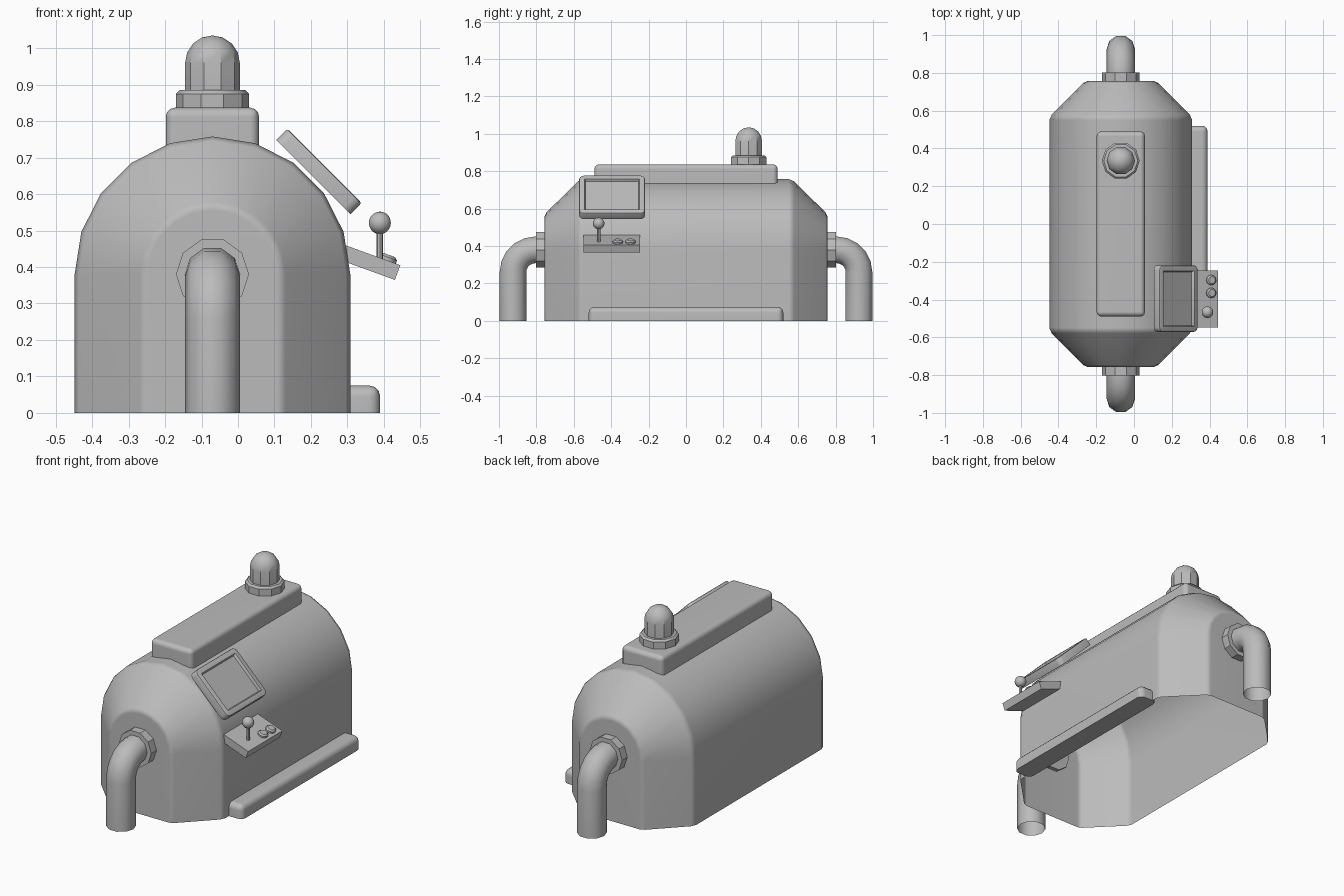
import bpy, bmesh
from math import sin, cos, pi, radians
from mathutils import Matrix, Vector

cube = bpy.data.objects.get("Cube")
if cube:
    bpy.data.objects.remove(cube, do_unlink=True)

grey = bpy.data.materials.new("machine grey")
grey.use_nodes = True
grey.diffuse_color = (0.5, 0.5, 0.5, 1)
grey.node_tree.nodes["Principled BSDF"].inputs["Base Color"].default_value = (0.5, 0.5, 0.5, 1)

CX = -0.07        # centre line of the tank
PIPE_Z = 0.38     # height of the pipe outlets


def finish(bm, name, matrix=Matrix(), angle=35, weighted=False):
    bmesh.ops.recalc_face_normals(bm, faces=bm.faces)
    mesh = bpy.data.meshes.new(name)
    bm.to_mesh(mesh)
    bm.free()
    mesh.materials.append(grey)
    ob = bpy.data.objects.new(name, mesh)
    bpy.context.collection.objects.link(ob)
    ob.matrix_world = matrix
    bpy.ops.object.select_all(action='DESELECT')
    ob.select_set(True)
    bpy.context.view_layer.objects.active = ob
    bpy.ops.object.shade_smooth_by_angle(angle=radians(angle))
    if weighted:
        mod = ob.modifiers.new("weighted normals", 'WEIGHTED_NORMAL')
        mod.keep_sharp = True
    return ob


def loft(bm, rings, closed=True):
    """Bridge equal-length rings of points with quads."""
    loops = [[bm.verts.new(p) for p in ring] for ring in rings]
    n = len(loops[0])
    for a, b in zip(loops, loops[1:]):
        for i in range(n if closed else n - 1):
            j = (i + 1) % n
            bm.faces.new((a[i], a[j], b[j], b[i]))
    return loops


def lathe(name, profile, matrix, sides=10):
    """Spin (radius, height) points around local z, with capped ends."""
    bm = bmesh.new()
    loops = loft(bm, [[(r * cos(2 * pi * i / sides), r * sin(2 * pi * i / sides), z)
                       for i in range(sides)] for r, z in profile])
    bm.faces.new(loops[0])
    bm.faces.new(loops[-1])
    bmesh.ops.remove_doubles(bm, verts=bm.verts, dist=0.0005)
    return finish(bm, name, matrix)


def block(size):
    bm = bmesh.new()
    bmesh.ops.create_cube(bm, size=1)
    bmesh.ops.scale(bm, vec=size, verts=bm.verts)
    return bm


def bevel(bm, edges, width, segments):
    bmesh.ops.bevel(bm, geom=edges, offset=width, segments=segments,
                    profile=0.5, affect='EDGES')


def rounded_block(name, size, centre, width):
    """Block with every edge rounded except those around its base."""
    bm = block(size)
    bevel(bm, [e for e in bm.edges if max(v.co.z for v in e.verts) > 0], width, 3)
    return finish(bm, name, Matrix.Translation(centre), 35, True)


# Tank: arched section lofted front to back, tapering at both ends, open below
def arch(y, r):
    curve = [(CX + r * cos(pi * i / 10), y, PIPE_Z + r * sin(pi * i / 10)) for i in range(11)]
    return [(CX + r, y, 0)] + curve + [(CX - r, y, 0)]


taper = [(0.757, 0.176), (0.746, 0.2), (0.578, 0.366), (0.55, 0.378)]
stations = [(-y, r) for y, r in taper] + taper[::-1]
bm = bmesh.new()
ends = loft(bm, [arch(y, r) for y, r in stations], closed=False)
bm.faces.new(ends[0])
bm.faces.new(ends[-1])
finish(bm, "tank_body", angle=35, weighted=True)

# Top rail and side step
rounded_block("top_rail", (0.256, 0.98, 0.137), (CX, 0, 0.7685), 0.025)
rounded_block("side_step", (0.11, 1.04, 0.075), (0.335, 0, 0.0375), 0.03)

# Warning lamp: collar and dome
lamp = Matrix.Translation((CX, 0.335, 0))
lathe("lamp_collar", [(0.1, 0.82), (0.1, 0.875), (0.09, 0.885)], lamp)
dome = [(0.075 * cos(a * pi / 8), 0.96 + 0.075 * sin(a * pi / 8)) for a in range(5)]
lathe("lamp_dome", [(0.075, 0.87)] + dome, lamp)

# Outlet pipes with flanges at both ends
for end, side in (("front", -1), ("back", 1)):
    lathe(end + "_flange", [(0.1, 0.735), (0.1, 0.803)],
          Matrix.Translation((CX, 0, PIPE_Z)) @ Matrix.Rotation(-side * pi / 2, 4, 'X'))
    bend, r = 0.12, 0.075
    path = [(0.75, PIPE_Z, 0)]
    for i in range(6):
        a = i * pi / 10
        path.append((0.805 + bend * sin(a), PIPE_Z - bend + bend * cos(a), a))
    path.append((0.925, 0, pi / 2))
    rings = []
    for y, z, a in path:
        rings.append([(CX + r * cos(t), side * (y + r * sin(t) * sin(a)), z + r * sin(t) * cos(a))
                      for t in [2 * pi * i / 10 for i in range(10)]])
    bm = bmesh.new()
    loft(bm, rings)
    finish(bm, end + "_pipe", angle=40)

# Monitor: rounded plate with a recessed screen
bm = block((0.288, 0.352, 0.044))
bevel(bm, [e for e in bm.edges if abs(e.verts[0].co.z - e.verts[1].co.z) > 0.01], 0.025, 3)
bevel(bm, [e for e in bm.edges if min(v.co.z for v in e.verts) > 0], 0.007, 2)
bm.faces.ensure_lookup_table()
screen = max(bm.faces, key=lambda f: f.calc_center_median().z + f.calc_area())
bmesh.ops.inset_region(bm, faces=[screen], thickness=0.022)
bmesh.ops.inset_region(bm, faces=[screen], thickness=0.006, depth=-0.014)
finish(bm, "monitor", Matrix.Translation((0.222, -0.395, 0.662)) @ Matrix.Rotation(pi / 4, 4, 'Y'))

# Control shelf, sloping away from the tank
tilt = Matrix.Translation((0.445, -0.397, 0.405)) @ Matrix.Rotation(radians(20), 4, 'Y')
finish(block((0.19, 0.3, 0.043)), "control_shelf", tilt @ Matrix.Translation((-0.095, 0, -0.0215)))

# Push buttons
for i, y in enumerate((0.032, 0.1)):
    lathe(f"button_{i + 1}", [(0.027, -0.01), (0.027, 0.009), (0.019, 0.016)],
          tilt @ Matrix.Translation((-0.04, y, 0)), 12)

# Joystick
stick = Matrix.Translation((0.389, -0.467, 0))
lathe("joystick_shaft", [(0.009, 0.41), (0.009, 0.51)], stick, 8)
bm = bmesh.new()
bmesh.ops.create_uvsphere(bm, u_segments=14, v_segments=10, radius=0.031)
finish(bm, "joystick_knob", stick @ Matrix.Translation((0, 0, 0.521)), 60)
